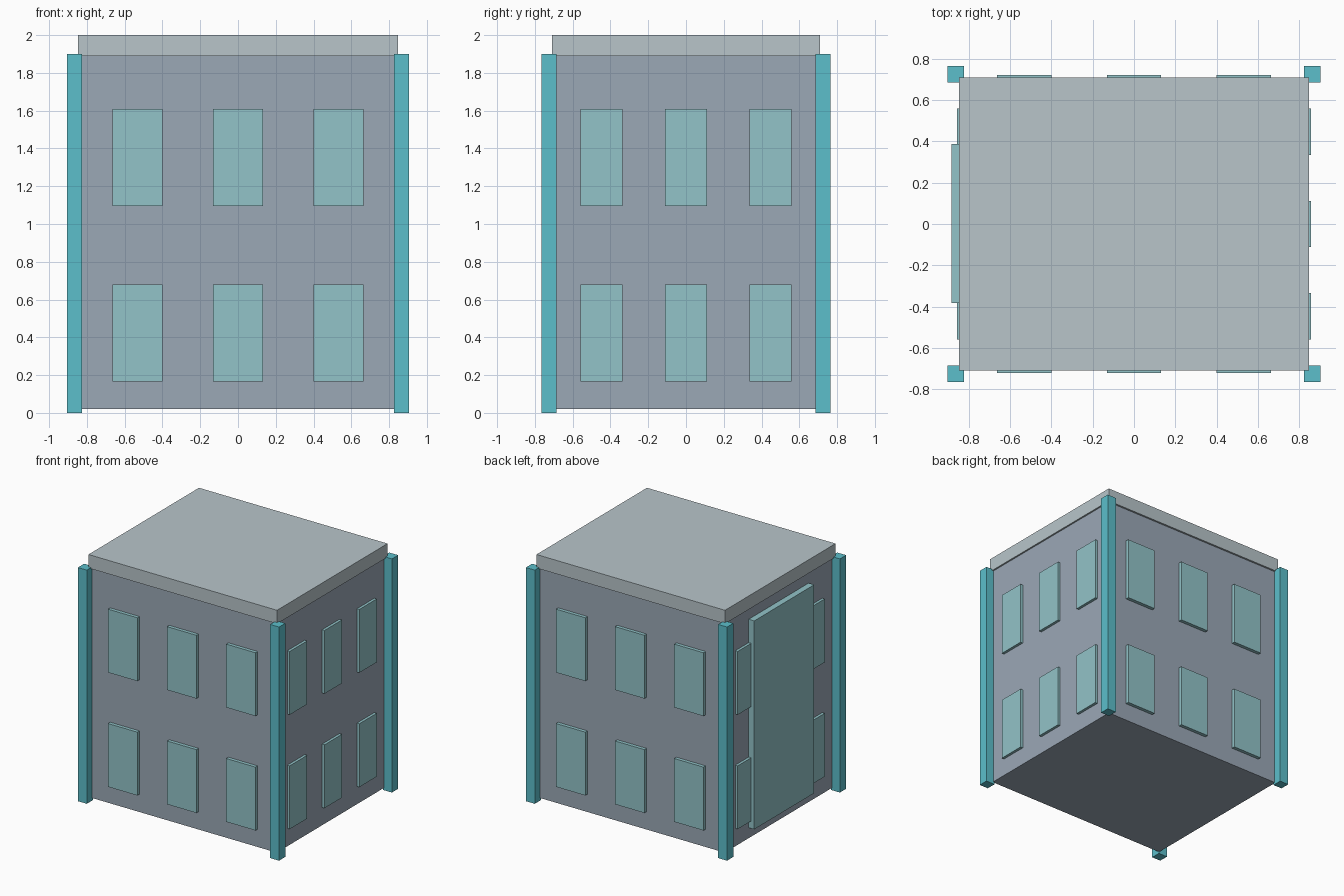
import bpy
import bmesh
from mathutils import Vector

if "Cube" in bpy.data.objects:
    bpy.data.objects.remove(bpy.data.objects["Cube"], do_unlink=True)


def material(name, rgb):
    # sRGB bytes to linear
    lin = [((c / 255 + 0.055) / 1.055) ** 2.4 for c in rgb]
    mat = bpy.data.materials.new(name)
    mat.use_nodes = True
    mat.diffuse_color = (*lin, 1)
    mat.node_tree.nodes["Principled BSDF"].inputs["Base Color"].default_value = (*lin, 1)
    return mat


wall_grey = material("wall_grey", (155, 168, 182))
post_teal = material("post_teal", (92, 191, 203))
glass_aqua = material("glass_aqua", (146, 195, 200))
roof_grey = material("roof_grey", (184, 197, 202))


def box(name, low, high, mat):
    low, high = Vector(low), Vector(high)
    bm = bmesh.new()
    bmesh.ops.create_cube(bm, size=1)
    bmesh.ops.scale(bm, vec=high - low, verts=bm.verts)
    mesh = bpy.data.meshes.new(name)
    bm.to_mesh(mesh)
    bm.free()
    mesh.materials.append(mat)
    obj = bpy.data.objects.new(name, mesh)
    obj.location = (low + high) / 2
    bpy.context.collection.objects.link(obj)
    return obj


# Walls and flat roof
HX, HY = 0.835, 0.695
box("walls", (-HX, -HY, 0.02), (HX, HY, 1.89), wall_grey)
box("roof", (-0.848, -0.71, 1.89), (0.848, 0.71, 2.0), roof_grey)

# Corner posts
for sx, side in ((-1, "right"), (1, "left")):
    for sy, end in ((-1, "front"), (1, "back")):
        x, y = sx * 0.865, sy * 0.725
        box(f"{end}_{side}_post", (x - 0.04, y - 0.04, 0), (x + 0.04, y + 0.04, 1.9), post_teal)

# Windows: two floors, three per wall, standing slightly proud
OUT = 0.022
for floor, (z0, z1) in (("lower", (0.165, 0.68)), ("upper", (1.095, 1.61))):
    for i in (-1, 0, 1):
        for s, wall in ((-1, "front"), (1, "back")):
            x, y = i * 0.532, s * HY
            box(f"{wall}_{floor}_window", (x - 0.132, y - OUT - 0.006, z0),
                (x + 0.132, y + OUT + 0.006, z1), glass_aqua)
        for s, wall in ((-1, "right"), (1, "left")):
            x, y = s * HX, i * 0.447
            box(f"{wall}_{floor}_window", (x - OUT, y - 0.112, z0),
                (x + OUT, y + 0.112, z1), glass_aqua)

# Tall glazed panel over the middle of the right wall
box("tall_panel", (-0.885, -0.383, 0.105), (-HX + 0.02, 0.387, 1.8), glass_aqua)
